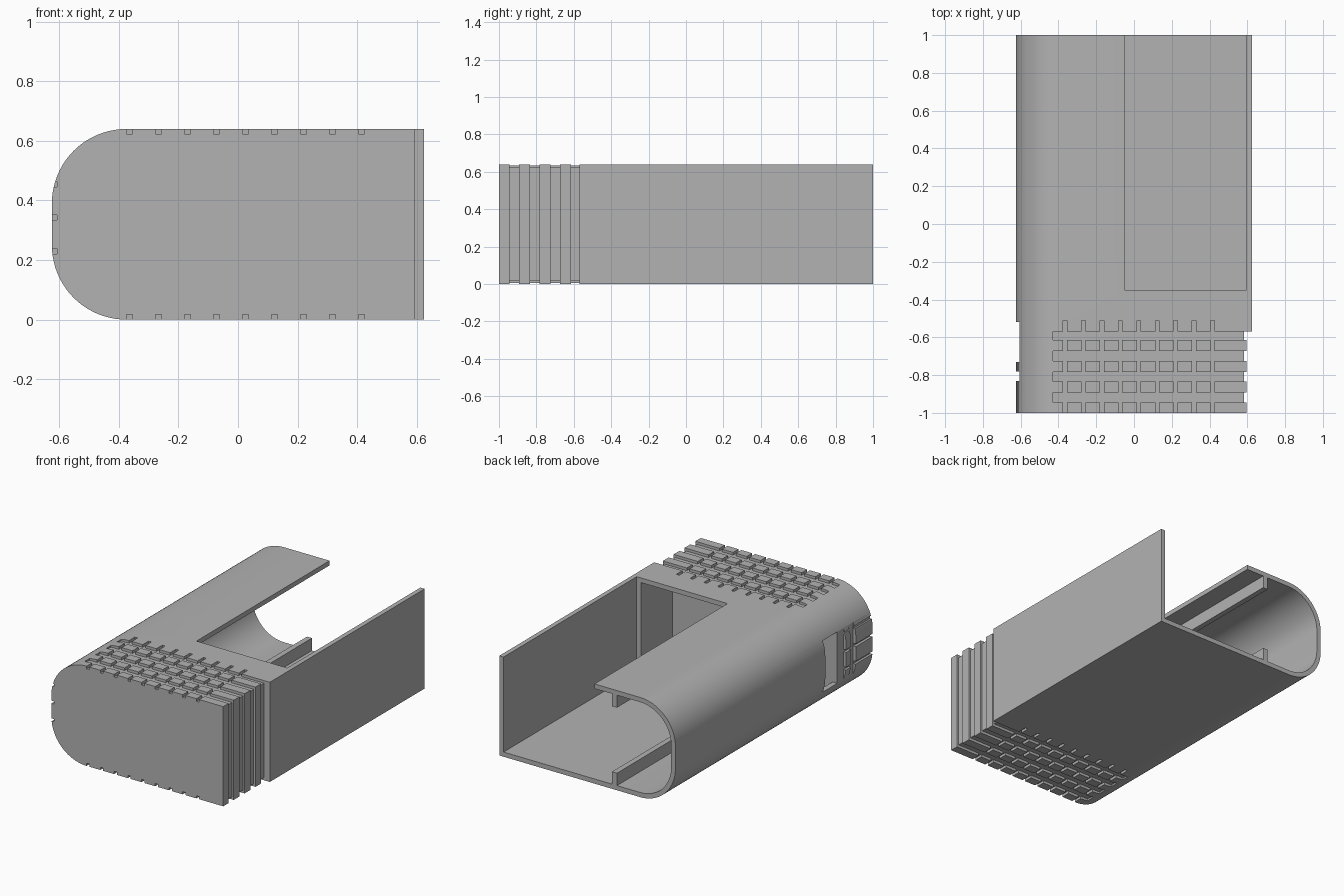
import bpy, bmesh, math

if "Cube" in bpy.data.objects:
    bpy.data.objects.remove(bpy.data.objects["Cube"])

gray = bpy.data.materials.new("neutral_gray")
gray.use_nodes = True
gray.diffuse_color = (0.45, 0.45, 0.45, 1)
gray.node_tree.nodes["Principled BSDF"].inputs["Base Color"].default_value = gray.diffuse_color

H = 0.64        # height
RIGHT = 0.595   # flat side of the body
WALL = 0.03
DEPTH = 0.017   # groove depth


def new_object(name, bm):
    bmesh.ops.recalc_face_normals(bm, faces=bm.faces)
    mesh = bpy.data.meshes.new(name)
    bm.to_mesh(mesh)
    bm.free()
    mesh.materials.append(gray)
    obj = bpy.data.objects.new(name, mesh)
    bpy.context.collection.objects.link(obj)
    return obj


def box(name, x, y, z):
    bm = bmesh.new()
    bmesh.ops.create_cube(bm, size=1)
    for v in bm.verts:
        for i, (a, b) in enumerate((x, y, z)):
            v.co[i] = b if v.co[i] > 0 else a
    return new_object(name, bm)


def rounded_prism(name, inset, y0, y1, steps=20):
    """Section with two rounded corners on the -x side, extruded along y."""
    r = 0.25 - inset
    pts = [(RIGHT - inset, inset), (RIGHT - inset, H - inset)]
    for cz, start in ((H - 0.25, 90), (0.25, 180)):
        for i in range(steps + 1):
            a = math.radians(start + 90 * i / steps)
            pts.append((-0.375 + r * math.cos(a), cz + r * math.sin(a)))
    bm = bmesh.new()
    face = bm.faces.new([bm.verts.new((x, y0, z)) for x, z in pts])
    ext = bmesh.ops.extrude_face_region(bm, geom=[face])["geom"]
    bmesh.ops.translate(bm, vec=(0, y1 - y0, 0),
                        verts=[g for g in ext if isinstance(g, bmesh.types.BMVert)])
    return new_object(name, bm)


def cut(target, cutter):
    mod = target.modifiers.new("cut", "BOOLEAN")
    mod.operation = "DIFFERENCE"
    mod.solver = "EXACT"
    mod.object = cutter
    bpy.context.view_layer.objects.active = target
    bpy.ops.object.modifier_apply(modifier=mod.name)
    bpy.data.objects.remove(cutter)


def cut_box(target, x, y, z):
    cut(target, box("cutter", x, y, z))


# Hollow body, closed at the front and open at the back
body = rounded_prism("body_shell", 0, -1, 1)
cut(body, rounded_prism("cutter", WALL, -0.67, 1.2))

# Large opening in the roof and side
cut_box(body, (-0.05, 0.8), (-0.35, 1.2), (WALL, 0.9))

# Cross grooves on top, underside and flat side
for i in range(4):
    y = (-0.945 + 0.11 * i, -0.893 + 0.11 * i)
    if i == 3:
        y = (y[0], -0.57)
    cut_box(body, (-0.43, 0.8), y, (H - DEPTH, 0.8))
    cut_box(body, (-0.43, 0.8), y, (-0.2, DEPTH))
    cut_box(body, (RIGHT - 0.012, 0.8), y, (-0.1, 0.8))

# Lengthwise grooves on top and underside
for i in range(9):
    x = -0.365 + 0.0975 * i
    for z in ((H - DEPTH, 0.8), (-0.2, DEPTH)):
        cut_box(body, (x - 0.01, x + 0.01), (-1.1, -0.51), z)

# Grip pads and side window on the rounded side
for z in (0.23, 0.343, 0.455):
    cut_box(body, (-0.8, -0.608), (-1.1, -0.52), (z - 0.009, z + 0.009))
cut_box(body, (-0.8, -0.606), (-0.83, -0.78), (-0.1, 0.8))
cut_box(body, (-0.8, -0.606), (-0.73, -0.52), (-0.1, 0.8))
cut_box(body, (-0.8, -0.55), (-0.668, -0.52), (0.155, 0.485))

# Outer side plate
plate = box("side_plate", (RIGHT, RIGHT + WALL), (-0.57, 1), (0, H))

# Inner rails along floor and roof
for name, z in (("floor_rail", (WALL, 0.11)), ("roof_rail", (H - 0.11, H - WALL))):
    box(name, (-0.21, -0.175), (-0.67, 1), z)

bpy.ops.object.select_all(action="DESELECT")
body.select_set(True)
bpy.context.view_layer.objects.active = body
bpy.ops.object.shade_smooth_by_angle(angle=math.radians(25))
